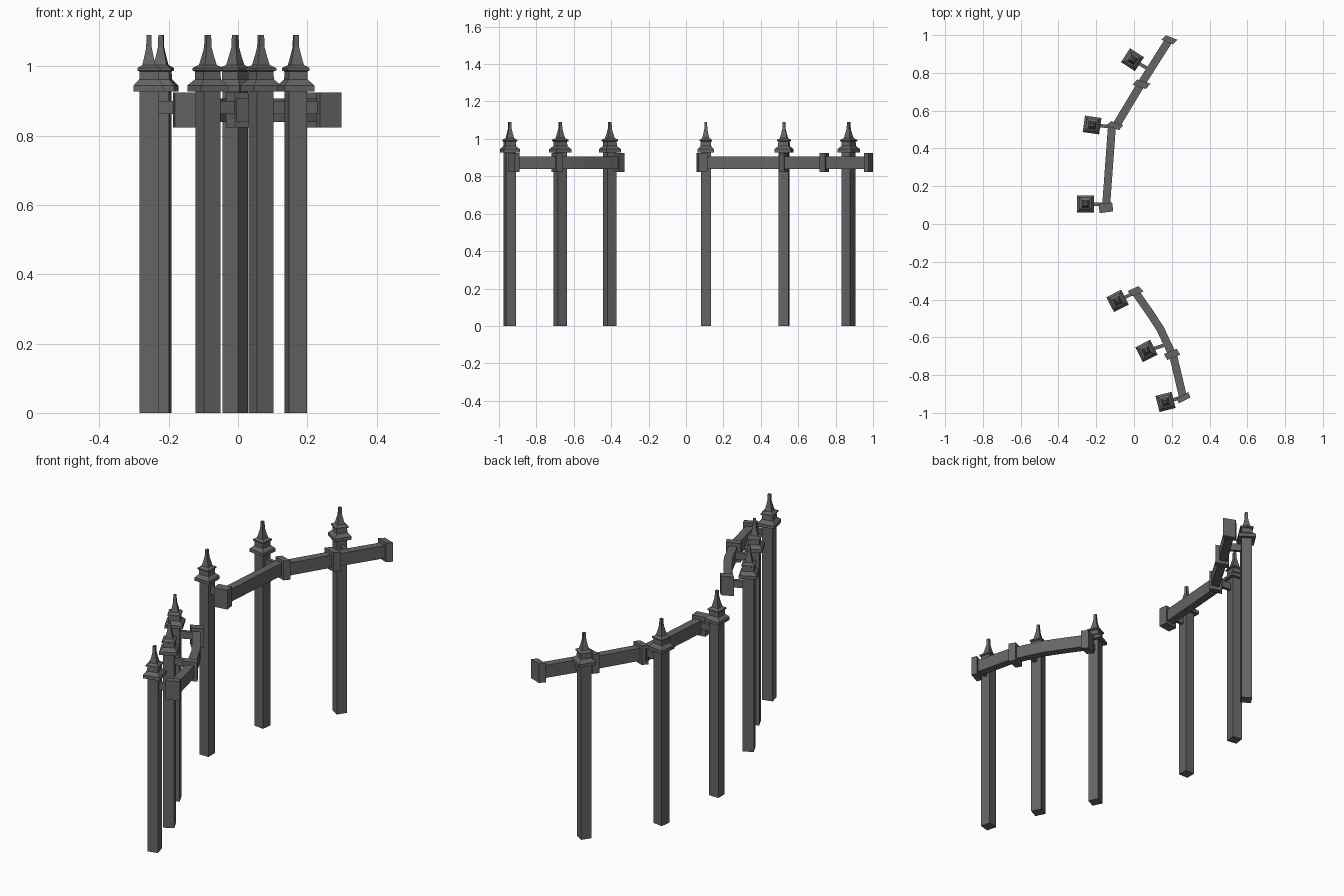
import bpy, bmesh
from math import radians, cos, sin
from mathutils import Vector

cube = bpy.data.objects.get("Cube")
if cube:
    bpy.data.objects.remove(cube, do_unlink=True)

grey = bpy.data.materials.new("dark_grey_iron")
grey.use_nodes = True
colour = (0.13, 0.13, 0.13, 1)
grey.diffuse_color = colour
bsdf = grey.node_tree.nodes["Principled BSDF"]
bsdf.inputs["Base Color"].default_value = colour
bsdf.inputs["Roughness"].default_value = 0.8


def finish(name, bm):
    bmesh.ops.recalc_face_normals(bm, faces=bm.faces)
    mesh = bpy.data.meshes.new(name)
    bm.to_mesh(mesh)
    bm.free()
    mesh.materials.append(grey)
    ob = bpy.data.objects.new(name, mesh)
    bpy.context.collection.objects.link(ob)
    return ob


def loft(name, rings):
    """Skin a list of four-cornered rings and cap both ends."""
    bm = bmesh.new()
    loops = [[bm.verts.new(p) for p in ring] for ring in rings]
    for a, b in zip(loops, loops[1:]):
        for i in range(4):
            j = (i + 1) % 4
            bm.faces.new((a[i], a[j], b[j], b[i]))
    bm.faces.new(loops[0][::-1])
    bm.faces.new(loops[-1])
    return finish(name, bm)


def beam(name, points, half, low, high):
    """Rectangular bar following a plan path, mitred at the bends."""
    pts = [Vector(p) for p in points]
    rings = []
    for i, p in enumerate(pts):
        before = (p - pts[max(i - 1, 0)]).normalized()
        after = (pts[min(i + 1, len(pts) - 1)] - p).normalized()
        t = (before + after).normalized()
        side = Vector((-t.y, t.x)) * half
        l, r = p + side, p - side
        rings.append([(l.x, l.y, low), (r.x, r.y, low),
                      (r.x, r.y, high), (l.x, l.y, high)])
    return loft(name, rings)


def bracket(name, centre, u, v):
    """Upright clamp block from a centre and two half-axes in plan."""
    c, u, v = Vector(centre), Vector(u), Vector(v)
    plan = [c - u - v, c + u - v, c + u + v, c - u + v]
    return loft(name, [[(p.x, p.y, z) for p in plan] for z in (0.823, 0.925)])


# Square post profile: half width and height, from foot to finial tip
PROFILE = [(0.027, 0), (0.027, 0.928), (0.044, 0.928), (0.044, 0.945),
           (0.028, 0.962), (0.027, 0.985), (0.033, 0.988), (0.033, 0.995),
           (0.019, 1.004), (0.013, 1.03), (0.008, 1.055), (0.007, 1.09)]


def post(name, x, y, angle):
    rings = []
    for h, z in PROFILE:
        ring = []
        for sx, sy in ((-1, -1), (1, -1), (1, 1), (-1, 1)):
            c, s = cos(radians(angle)), sin(radians(angle))
            ring.append((x + h * (sx * c - sy * s), y + h * (sx * s + sy * c), z))
        rings.append(ring)
    loft(name, rings)


# Posts with the arm that joins each one to the rail
POSTS = [
    ("back_post_1", -0.257, 0.106, 0, (-0.15, 0.104)),
    ("back_post_2", -0.222, 0.524, -8, (-0.11, 0.514)),
    ("back_post_3", -0.008, 0.87, -33, (0.09, 0.812)),
    ("front_post_1", -0.087, -0.407, 27, (0.0, -0.365)),
    ("front_post_2", 0.066, -0.672, 27, (0.175, -0.637)),
    ("front_post_3", 0.167, -0.942, 14, (0.25, -0.918)),
]
for name, x, y, angle, end in POSTS:
    post(name, x, y, angle)
    beam(name + "_arm", [(x, y), end], 0.009, 0.862, 0.9)

# Rails
RAILS = {
    "back_rail_1": [(-0.148, 0.09), (-0.116, 0.53)],
    "back_rail_2": [(-0.095, 0.52), (0.04, 0.745)],
    "back_rail_3": [(0.04, 0.745), (0.188, 0.978)],
    "front_rail_1": [(0.003, -0.355), (0.082, -0.468), (0.138, -0.553), (0.2, -0.685)],
    "front_rail_2": [(0.206, -0.69), (0.26, -0.918)],
}
for name, path in RAILS.items():
    beam(name, path, 0.021, 0.84, 0.907)

# Clamp blocks at the rail joints and ends
BRACKETS = [
    ("back_bracket_1", (-0.149, 0.086), (0.036, 0.005), (-0.003, 0.024)),
    ("back_bracket_2", (-0.1, 0.521), (0.032, -0.011), (0.011, 0.013)),
    ("back_bracket_3", (0.04, 0.74), (0.035, -0.011), (0.012, 0.014)),
    ("back_bracket_4", (0.188, 0.975), (0.031, -0.012), (0.012, 0.012)),
    ("front_bracket_1", (0.008, -0.356), (0.029, 0.013), (0.013, -0.014)),
    ("front_bracket_2", (0.201, -0.69), (0.034, 0.014), (0.009, -0.016)),
    ("front_bracket_3", (0.262, -0.92), (0.031, 0.016), (0.006, -0.014)),
]
for args in BRACKETS:
    bracket(*args)
